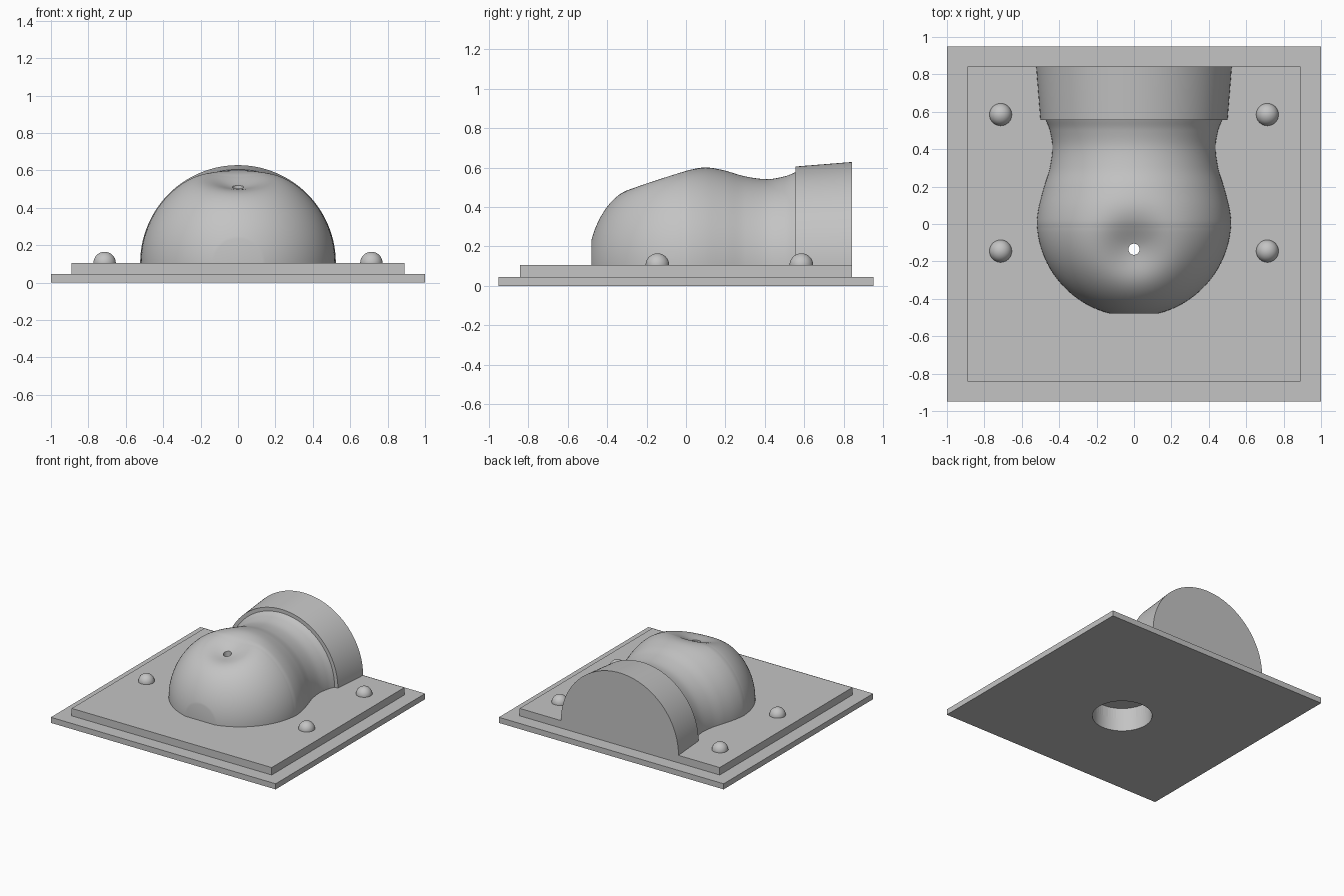
import bpy, bmesh, math
from mathutils import Vector

old = bpy.data.objects.get("Cube")
if old:
    bpy.data.objects.remove(old, do_unlink=True)

GREY = (0.55, 0.55, 0.55, 1)
grey = bpy.data.materials.new("plain grey")
grey.use_nodes = True
grey.diffuse_color = GREY
grey.node_tree.nodes["Principled BSDF"].inputs["Base Color"].default_value = GREY

FLOOR = 0.105                 # top of the raised slab
HOLE = Vector((0, -0.135))    # centre of dimple and drilled hole


def finish(name, bm, smooth=False):
    bmesh.ops.recalc_face_normals(bm, faces=bm.faces)
    mesh = bpy.data.meshes.new(name)
    bm.to_mesh(mesh)
    bm.free()
    obj = bpy.data.objects.new(name, mesh)
    bpy.context.collection.objects.link(obj)
    mesh.materials.append(grey)
    if smooth:
        shade(obj)
    return obj


def shade(obj):
    bpy.ops.object.select_all(action="DESELECT")
    obj.select_set(True)
    bpy.context.view_layer.objects.active = obj
    bpy.ops.object.shade_smooth_by_angle(angle=math.radians(30))


def box(name, sx, sy, z0, z1):
    bm = bmesh.new()
    bmesh.ops.create_cube(bm, size=1)
    for v in bm.verts:
        v.co = Vector((v.co.x * sx, v.co.y * sy, z1 if v.co.z > 0 else z0))
    return finish(name, bm)


def half_turned(name, profile, steps=96, shape=None):
    """Closed half solid turned about the y axis, from (y, radius) pairs."""
    bm = bmesh.new()
    rings = []
    for y, r in profile:
        ring = []
        for i in range(steps + 1):
            a = math.pi * i / steps
            co = Vector((r * math.cos(a), y, FLOOR + r * math.sin(a)))
            ring.append(bm.verts.new(shape(co) if shape else co))
        rings.append(ring)
    for a, b in zip(rings, rings[1:]):
        for i in range(steps):
            bm.faces.new((a[i], a[i + 1], b[i + 1], b[i]))
    bm.faces.new(rings[0])
    bm.faces.new(rings[-1])
    bm.faces.new([r[0] for r in rings] + [r[-1] for r in reversed(rings)])
    return finish(name, bm, True)


def dimple(co):
    d = (Vector((co.x, co.y)) - HOLE).length
    height = max(0, co.z - FLOOR) / 0.5
    co.z -= 0.092 * min(1, height) * math.exp(-(d / 0.165) ** 2)
    return co


def spline(points, steps=12):
    """Smooth curve through the points."""
    pts = [Vector(p) for p in points]
    pts = [2 * pts[0] - pts[1]] + pts + [2 * pts[-1] - pts[-2]]
    out = []
    for a, b, c, d in zip(pts, pts[1:], pts[2:], pts[3:]):
        for i in range(steps):
            t = i / steps
            out.append(0.5 * (2 * b + (c - a) * t + (2 * a - 5 * b + 4 * c - d) * t * t
                              + (3 * b - a - 3 * c + d) * t ** 3))
    return out + [pts[-2]]


# Stepped base
base_plate = box("base_plate", 2, 1.9, 0, 0.045)
raised_slab = box("raised_slab", 1.78, 1.685, 0.045, FLOOR)

# Rounded bulb with flat nose, narrowing to a neck
nose = [(0.025 - 0.52 * math.cos(a), 0.52 * math.sin(a))
        for a in (math.radians(14.5 + 69.5 * i / 40) for i in range(40))]
neck = spline([(-0.03, 0.517), (0.02, 0.519), (0.1, 0.507), (0.2, 0.48),
               (0.3, 0.45), (0.41, 0.436), (0.5, 0.45), (0.56, 0.473)])
bulb = half_turned("bulb", nose + neck, shape=dimple)

# Tapered collar at the back
half_turned("collar", [(0.555, 0.5), (0.8425, 0.523)])

# Drill: wide blind bore from below, narrow hole to the dimple
bm = bmesh.new()
rings = []
for r, z in ((0.22, -0.1), (0.22, 0.19), (0.03, 0.19), (0.03, 0.9)):
    rings.append([bm.verts.new((HOLE.x + r * math.cos(math.tau * i / 64),
                                HOLE.y + r * math.sin(math.tau * i / 64), z))
                  for i in range(64)])
for a, b in zip(rings, rings[1:]):
    for i in range(64):
        j = (i + 1) % 64
        bm.faces.new((a[i], a[j], b[j], b[i]))
bm.faces.new(rings[0])
bm.faces.new(rings[-1])
drill = finish("drill_cutter", bm)

for part in (base_plate, raised_slab, bulb):
    cut = part.modifiers.new("bore", "BOOLEAN")
    cut.operation = "DIFFERENCE"
    cut.solver = "EXACT"
    cut.object = drill
    bpy.context.view_layer.objects.active = part
    bpy.ops.object.modifier_apply(modifier=cut.name)
    shade(part)
bpy.data.objects.remove(drill, do_unlink=True)

# Registration studs
for side, sx in (("left", 1), ("right", -1)):
    for end, y in (("front", -0.145), ("back", 0.585)):
        bm = bmesh.new()
        bmesh.ops.create_uvsphere(bm, u_segments=32, v_segments=16, radius=0.06)
        bmesh.ops.bisect_plane(bm, geom=bm.verts[:] + bm.edges[:] + bm.faces[:],
                               plane_co=(0, 0, -0.005), plane_no=(0, 0, 1), clear_inner=True)
        bmesh.ops.translate(bm, verts=bm.verts, vec=(sx * 0.713, y, FLOOR))
        finish(f"{side}_{end}_stud", bm, True)
